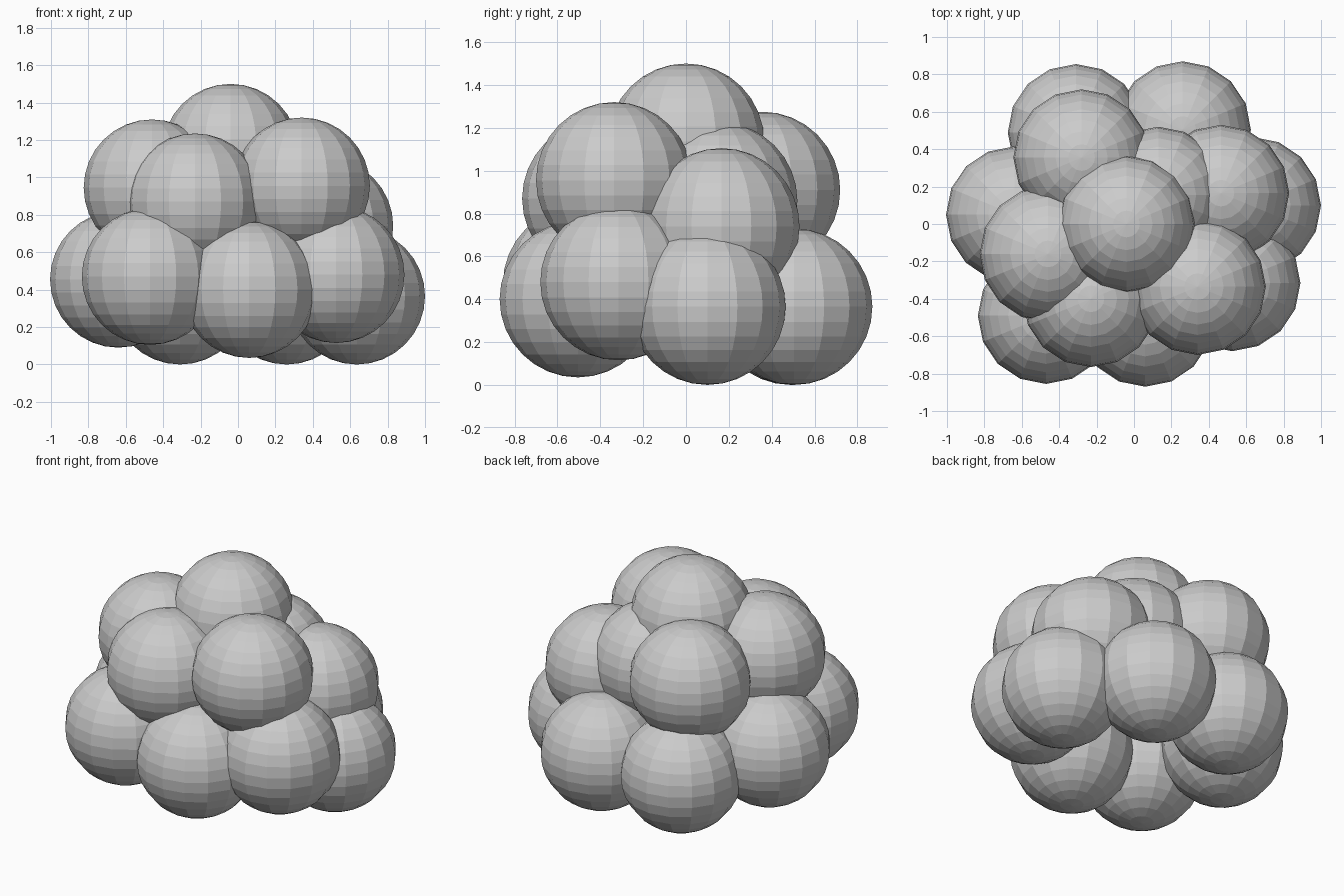
import bpy

# Remove the default cube if present
cube = bpy.data.objects.get("Cube")
if cube:
    bpy.data.objects.remove(cube, do_unlink=True)

RADIUS = 0.365

# Lobe centres, grouped by layer from bottom to top
LAYERS = {
    "lower_lobe": [
        (-0.64, 0.05, 0.455),
        (-0.47, -0.49, 0.47),
        (0.06, -0.505, 0.4),
        (0.525, -0.315, 0.48),
        (0.635, 0.1, 0.365),
        (0.26, 0.505, 0.365),
        (-0.31, 0.49, 0.365),
    ],
    "upper_lobe": [
        (0.34, -0.335, 0.955),
        (-0.46, -0.16, 0.945),
        (-0.28, 0.355, 0.91),
        (-0.23, -0.4, 0.87),
        (0.465, 0.165, 0.74),
        (0.13, 0.155, 0.86),
    ],
    "top_lobe": [(-0.04, 0, 1.135)],
}


def add_lobe(name, centre):
    """Faceted ball with flat faces."""
    bpy.ops.mesh.primitive_uv_sphere_add(
        segments=16, ring_count=16, radius=RADIUS, location=centre)
    lobe = bpy.context.object
    lobe.name = lobe.data.name = name
    bpy.ops.object.shade_flat()


# Cluster of overlapping lobes
for layer, centres in LAYERS.items():
    for number, centre in enumerate(centres, start=1):
        add_lobe(f"{layer}_{number}", centre)
